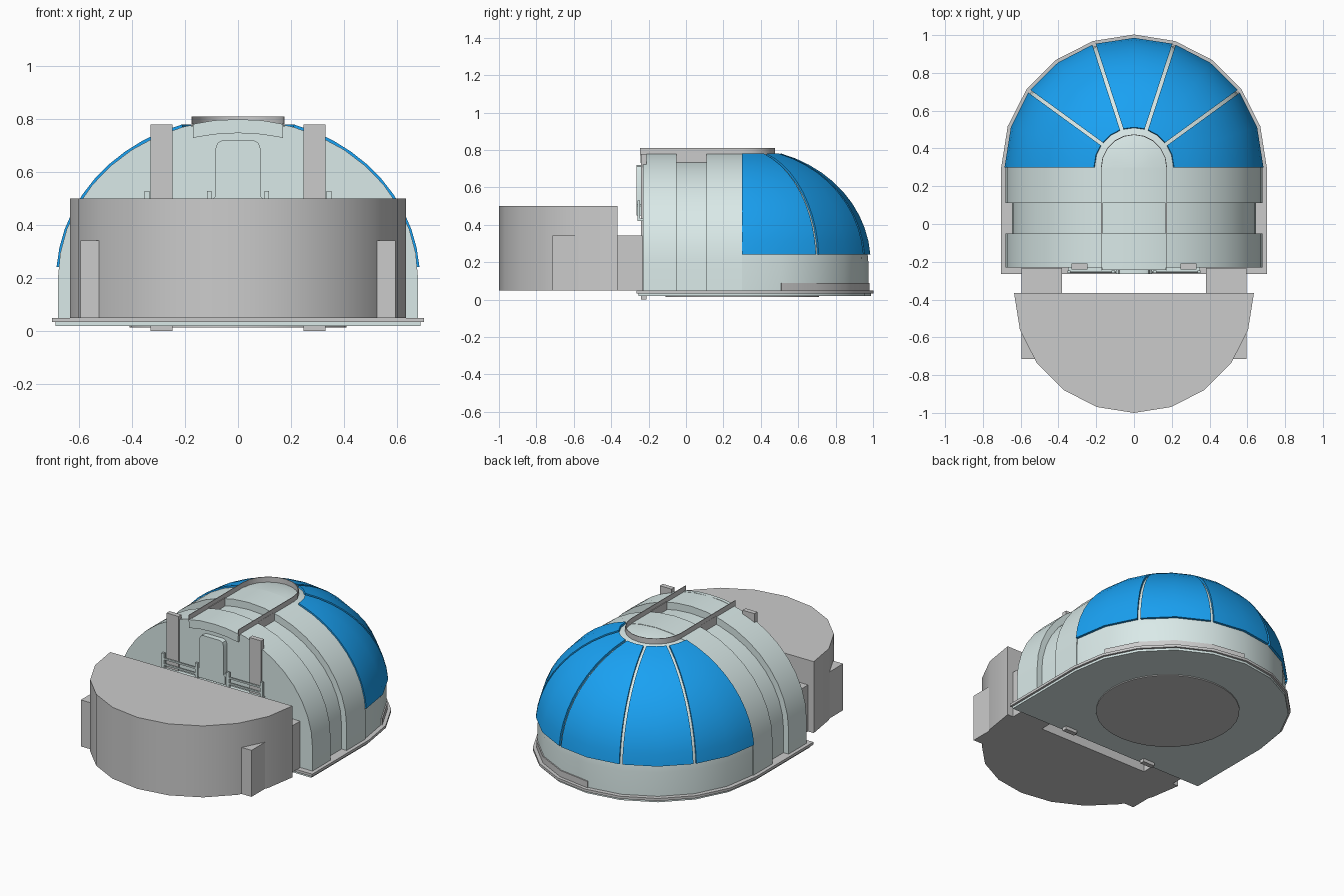
import bpy, bmesh
from math import sin, cos, pi, radians

if "Cube" in bpy.data.objects:
    bpy.data.objects.remove(bpy.data.objects["Cube"])

CY = 0.3  # y of the dome's axis


def material(name, rgb):
    m = bpy.data.materials.new(name)
    m.diffuse_color = (*rgb, 1)
    m.use_nodes = True
    m.node_tree.nodes["Principled BSDF"].inputs["Base Color"].default_value = m.diffuse_color
    return m


PALE = material("pale_shell", (0.70, 0.82, 0.81))
BLUE = material("blue_panel", (0.01, 0.36, 0.90))


def make(name, verts, faces, mat=None, smooth=True, closed=True):
    me = bpy.data.meshes.new(name)
    bm = bmesh.new()
    vs = [bm.verts.new(v) for v in verts]
    for f in faces:
        bm.faces.new([vs[i] for i in f])
    bmesh.ops.remove_doubles(bm, verts=bm.verts, dist=1e-5)
    if closed:
        bmesh.ops.recalc_face_normals(bm, faces=bm.faces)
    bm.to_mesh(me)
    bm.free()
    ob = bpy.data.objects.new(name, me)
    bpy.context.collection.objects.link(ob)
    if mat:
        me.materials.append(mat)
    if smooth:
        bpy.ops.object.select_all(action='DESELECT')
        ob.select_set(True)
        bpy.context.view_layer.objects.active = ob
        bpy.ops.object.shade_smooth_by_angle(angle=radians(30))
    return ob


def prism(name, pts, a, b, axis='z', mat=None):
    """Extrude a closed 2D outline between a and b, along z (xy outline) or y (xz outline)."""
    n = len(pts)
    at = (lambda p, h: (p[0], p[1], h)) if axis == 'z' else (lambda p, h: (p[0], h, p[1]))
    verts = [at(p, a) for p in pts] + [at(p, b) for p in pts]
    faces = [range(n), range(n, 2 * n)]
    faces += [(i, (i + 1) % n, n + (i + 1) % n, n + i) for i in range(n)]
    return make(name, verts, faces, mat)


def box(name, x0, x1, y0, y1, z0, z1, mat=None):
    return prism(name, [(x0, y0), (x1, y0), (x1, y1), (x0, y1)], z0, z1, 'z', mat)


def arc(r, cy, a0=0, a1=180, n=10):
    return [(r * cos(radians(a0 + (a1 - a0) * i / n)),
             cy + r * sin(radians(a0 + (a1 - a0) * i / n))) for i in range(n + 1)]


def arch(rx, rz, n=20):
    pts = [(rx * cos(pi * i / n), 0.2 + rz * sin(pi * i / n)) for i in range(n + 1)]
    return [(rx, 0.02)] + pts + [(-rx, 0.02)]


def d_shape(r, front):
    return [(r, front)] + arc(r, CY) + [(-r, front)]


# Base: rim, pale floor and underside disc
prism("base_rim", d_shape(0.703, -0.265), 0.034, 0.05)
prism("floor", d_shape(0.69, -0.255), 0.02, 0.0345, 'z', PALE)
prism("underside_disc", arc(0.41, CY, 0, 360 * 31 / 32, 31), 0.014, 0.022)

# Barrel: two raised bands with a recessed one between
prism("front_barrel", arch(0.68, 0.6), -0.23, -0.05, 'y', PALE)
prism("recessed_barrel", arch(0.645, 0.555), -0.05, 0.11, 'y', PALE)
prism("rear_barrel", arch(0.68, 0.6), 0.11, CY, 'y', PALE)

# Half dome, revolved from the arch profile
prof = [(0.675, 0.02)] + [(0.675 * cos(pi * i / 20), 0.2 + 0.598 * sin(pi * i / 20)) for i in range(11)]
verts, faces, m = [], [], len(prof)
for k in range(11):
    a = pi * k / 10
    verts += [(r * cos(a), CY + r * sin(a), z) for r, z in prof]
for k in range(10):
    for j in range(m - 1):
        q = [k * m + j, (k + 1) * m + j, (k + 1) * m + j + 1, k * m + j + 1]
        if j == m - 2:
            q.pop(2)
        faces.append(q)
make("half_dome", verts, faces, PALE)

# Blue glazing panels with narrow constant-width gaps
ROWS = 10
for p in range(5):
    verts, faces = [], []
    for shell in (0, 0.014):
        for j in range(ROWS + 1):
            phi = radians(4 + 68 * j / ROWS)
            r, z = (0.687 - shell) * cos(phi), 0.2 + (0.61 - shell) * sin(phi)
            gap = 0.009 / r
            a0 = radians(36 * p) + (gap if p else 0)
            a1 = radians(36 * (p + 1)) - (gap if p < 4 else 0)
            for a in (a0, radians(36 * p + 18), a1):
                verts.append((r * cos(a), CY + r * sin(a), z))
    s = 3 * (ROWS + 1)
    for j in range(ROWS):
        for c in range(2):
            i = 3 * j + c
            faces += [(i, i + 1, i + 4, i + 3), (s + i, s + i + 3, s + i + 4, s + i + 1)]
        for i in (3 * j, 3 * j + 2):
            faces.append((i, i + 3, s + i + 3, s + i))
    for i in (0, 1, 3 * ROWS, 3 * ROWS + 1):
        faces.append((i, i + 1, s + i + 1, s + i))
    make(f"dome_panel_{p + 1}", verts, faces, BLUE)

# U-shaped rail on the roof, a thin upright ribbon
path = [(0.175, -0.245)] + arc(0.175, CY) + [(-0.175, -0.245)]
inner = [(0.171, -0.245)] + arc(0.171, CY) + [(-0.171, -0.245)]
prism("roof_rail", path + inner[::-1], 0.77, 0.81)
prism("roof_front_lip",
      [(0.17, 0.782), (0.09, 0.796), (0, 0.80), (-0.09, 0.796), (-0.17, 0.782),
       (-0.17, 0.73), (-0.09, 0.743), (0, 0.748), (0.09, 0.743), (0.17, 0.73)],
      -0.243, -0.22, 'y', PALE)

# Low grey strip around one rear side of the wall
prism("rear_wall_strip", arc(0.682, CY, 18, 90, 4) + arc(0.67, CY, 18, 90, 4)[::-1], 0.04, 0.09)

# Door with a rounded top
door = [(0.095, 0.45), (0.095, 0.50), (0.085, 0.51), (0.085, 0.69), (0.077, 0.711), (0.06, 0.72)]
prism("door", door + [(-x, z) for x, z in door[::-1]], -0.265, -0.228, 'y', PALE)

# Balcony and railings
box("balcony", -0.35, 0.35, -0.26, -0.228, 0.42, 0.435, PALE)
for s, side in ((1, "right"), (-1, "left")):
    def mbox(name, x0, x1, *rest):
        box(f"{side}_{name}", min(s * x0, s * x1), max(s * x0, s * x1), *rest)

    for i, x in enumerate((0.10, 0.335)):
        mbox(f"railing_post_{i + 1}", x, x + 0.018, -0.26, -0.245, 0.43, 0.53, PALE)
    for i, z in enumerate((0.455, 0.49)):
        mbox(f"railing_bar_{i + 1}", 0.09, 0.35, -0.257, -0.248, z, z + 0.01, PALE)
    # Front columns, roof rail footing in the recess, and side blocks
    mbox("column", 0.247, 0.33, -0.24, -0.21, 0.0, 0.78)
    mbox("rail_footing", 0.166, 0.176, -0.05, 0.11, 0.72, 0.785)
    mbox("side_block", 0.38, 0.595, -0.715, -0.232, 0.05, 0.343)

# Half-round block at the front
prism("front_block", arc(0.635, -0.365, 180, 360), 0.05, 0.5)
